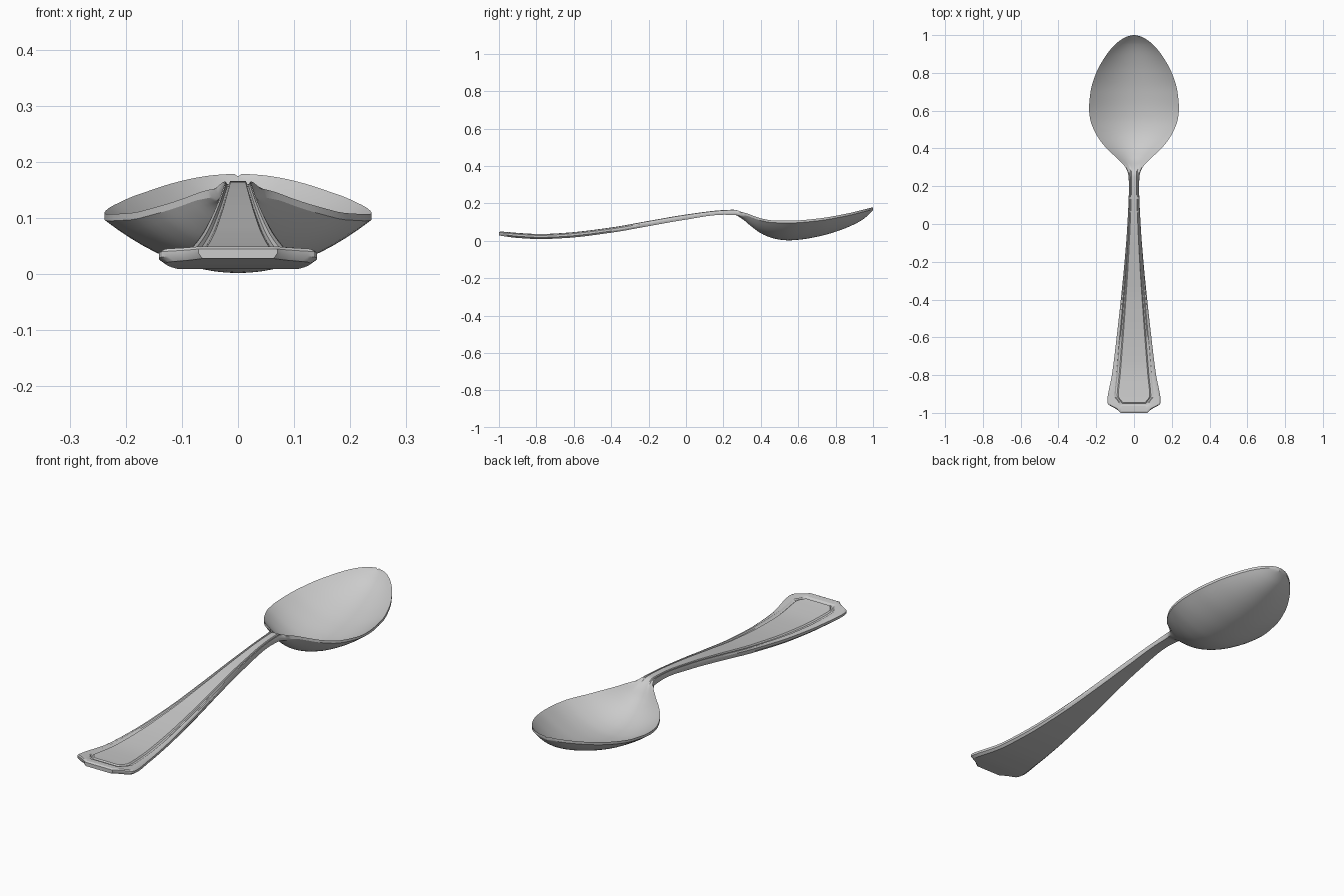
import bpy, bmesh, math

cube = bpy.data.objects.get("Cube")
if cube:
    bpy.data.objects.remove(cube, do_unlink=True)


def curve(points):
    """Smooth monotone interpolation through (position, value) points."""
    xs, ys = zip(*points)
    n = len(xs)
    d = [(ys[i + 1] - ys[i]) / (xs[i + 1] - xs[i]) for i in range(n - 1)]
    m = [d[0]]
    for a, b in zip(d, d[1:]):
        m.append(2 * a * b / (a + b) if a * b > 0 else 0.0)
    m.append(d[-1])

    def f(x):
        x = min(max(x, xs[0]), xs[-1])
        i = max(k for k in range(n - 1) if xs[k] <= x)
        h = xs[i + 1] - xs[i]
        t = (x - xs[i]) / h
        return ((1 + 2 * t) * (1 - t) ** 2 * ys[i] + t * (1 - t) ** 2 * h * m[i]
                + t * t * (3 - 2 * t) * ys[i + 1] + t * t * (t - 1) * h * m[i + 1])
    return f


# Profiles along the length: half width, top line / rim, underside, panel half width
half_width = curve([(-1, .07), (-.985, .085), (-.97, .11), (-.955, .137), (-.94, .141),
                    (-.8, .117), (-.6, .092), (-.4, .07), (-.2, .05), (0, .035),
                    (.2, .027), (.26, .03), (.3, .046), (.35, .092), (.4, .145),
                    (.45, .185), (.5, .213), (.55, .231), (.61, .238), (.7, .23),
                    (.8, .2), (.9, .143), (.95, .1), (.98, .062), (.992, .038), (1, .006)])
top_line = curve([(-1, .052), (-.9, .042), (-.78, .036), (-.65, .042), (-.4, .071),
                  (-.2, .106), (0, .14), (.2, .164), (.26, .166), (.3, .157), (.35, .137),
                  (.4, .12), (.46, .109), (.55, .107), (.7, .118), (.85, .143), (1, .179)])
underside = curve([(-1, .028), (-.9, .015), (-.78, .009), (-.65, .014), (-.4, .043),
                   (-.2, .078), (0, .113), (.2, .139), (.26, .138), (.3, .117), (.35, .076),
                   (.4, .04), (.45, .018), (.5, .006), (.55, .002), (.6, .005), (.7, .021),
                   (.8, .048), (.9, .088), (.95, .117), (1, .163)])
panel = curve([(-1, .048), (-.945, .06), (-.912, .083), (-.8, .073), (-.5, .05),
               (-.2, .03), (0, .02), (.2, .014), (.3, .014)])
edge_drop = curve([(-1, .007), (-.4, .008), (.2, .013), (.3, .013)])

# Stations: the first rows frame the end of the handle panel
end_rows = [-1, -.992, -.975, -.963, -.957, -.951, -.945]
rows = end_rows + [-.935, -.925, -.912, -.9]
rows += [-.9 + 1.1 * i / 36 for i in range(1, 37)]
rows += [.2 + .2 * i / 20 for i in range(1, 21)]
rows += [.4 + .55 * i / 28 for i in range(1, 29)]
rows += [.96, .97, .98, .987, .992, .996, .9985, 1]

N = 12        # columns in each half of a cross-section
RIM = .012    # thickness of the bowl wall


def smoothstep(a, b, x):
    t = min(max((x - a) / (b - a), 0), 1)
    return t * t * (3 - 2 * t)


def section(row, y):
    """Closed ring across the spoon: handle shape blending into bowl shape."""
    w, r, b = half_width(y), top_line(y), underside(y)
    p = min(panel(y), .7 * w)
    g = min(.02, .55 * (w - p))
    e = min(.008, .2 * (w - p))
    cols = [p * i / 5 for i in range(6)]
    cols += [p + .3 * g, p + .7 * g, p + g, (p + g + w - e) / 2, w - e, w]
    heights = [-edge_drop(y), -.002, -.001, -.001, -.005, -.005, 0]
    bowl = smoothstep(.25, .34, y)
    upper, lower = [], []
    for k in range(N):
        u = k / (N - 1)
        x = cols[k] * (1 - bowl) + w * u * bowl
        v = x / w
        level = min(N - 1 - k, 6, row)
        handle_z = r + heights[level]
        bowl_z = r - max(r - b - RIM, 0) * (1 - v * v)
        upper.append((x, y, handle_z * (1 - bowl) + bowl_z * bowl))
        handle_z = b + (.009 if k == N - 1 else 0)
        rim_low = r - RIM
        bowl_z = rim_low - max(rim_low - b, 0) * (1 - u * u)
        lower.append((w * u, y, handle_z * (1 - bowl) + bowl_z * bowl))

    def mirror(pts):
        return [(-x, yy, z) for x, yy, z in reversed(pts[1:])]
    return mirror(upper) + upper + list(reversed(mirror(lower) + lower))


# Spoon: loft the rings and cap both ends
bm = bmesh.new()
rings = [[bm.verts.new(c) for c in section(i, y)] for i, y in enumerate(rows)]
count = len(rings[0])
for a, b in zip(rings, rings[1:]):
    for i in range(count):
        j = (i + 1) % count
        bm.faces.new((a[i], a[j], b[j], b[i]))
bm.faces.new(rings[0])
bm.faces.new(rings[-1])
bmesh.ops.recalc_face_normals(bm, faces=bm.faces)
mesh = bpy.data.meshes.new("spoon")
bm.to_mesh(mesh)
bm.free()
spoon = bpy.data.objects.new("spoon", mesh)
bpy.context.collection.objects.link(spoon)

# Plain silver grey
mat = bpy.data.materials.new("silver_grey")
mat.use_nodes = True
color = (.6, .6, .6, 1)
mat.diffuse_color = color
mat.node_tree.nodes["Principled BSDF"].inputs["Base Color"].default_value = color
mesh.materials.append(mat)

bpy.ops.object.select_all(action='DESELECT')
spoon.select_set(True)
bpy.context.view_layer.objects.active = spoon
bpy.ops.object.shade_smooth_by_angle(angle=math.radians(28))
